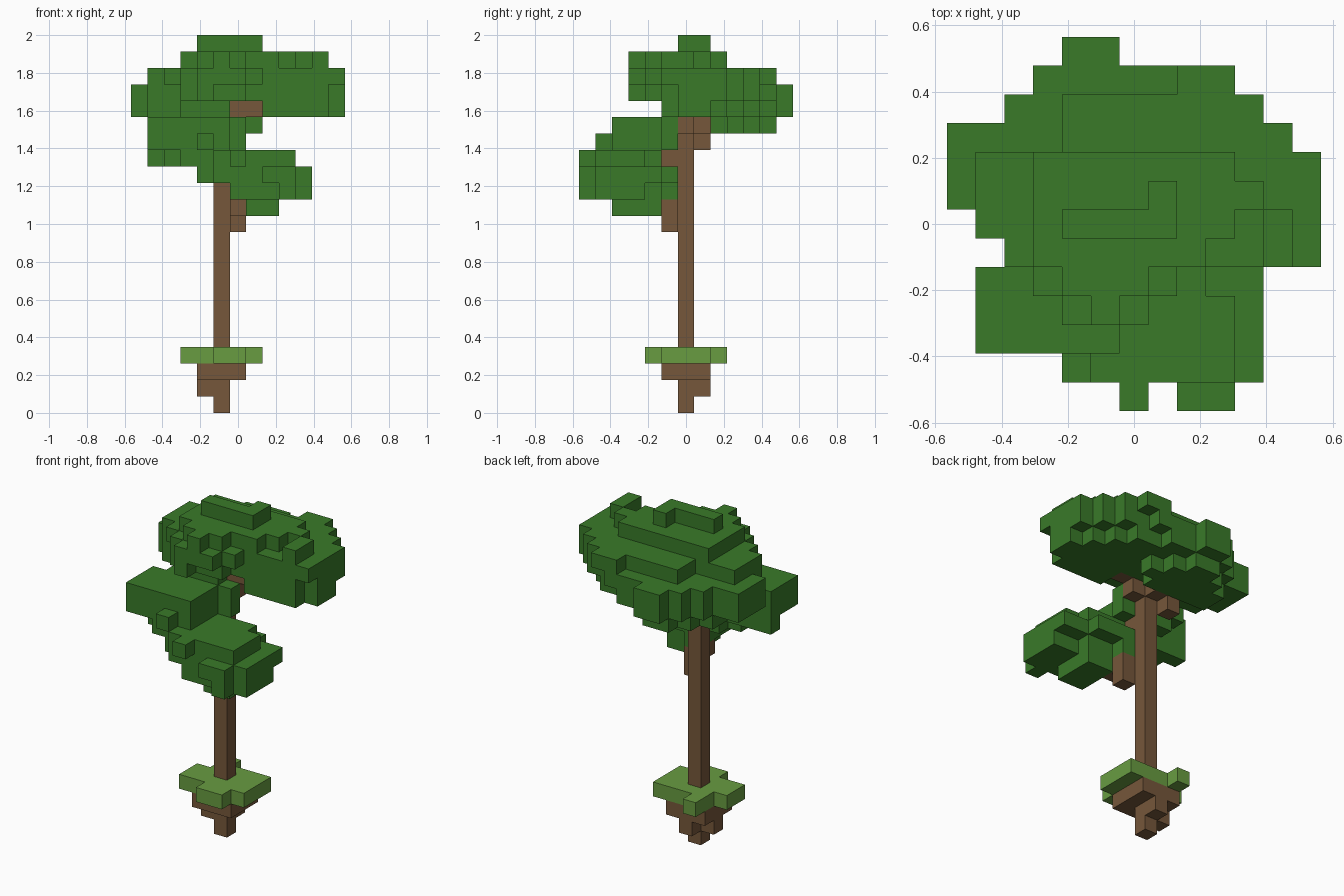
import bpy, bmesh
from mathutils import Vector

if "Cube" in bpy.data.objects:
    bpy.data.objects.remove(bpy.data.objects["Cube"], do_unlink=True)

CELL = 2 / 23      # the tree is 23 blocks tall
MIDDLE = 6.5       # 13 by 13 blocks in plan
SIDES = [Vector(d) for d in ((1, 0, 0), (-1, 0, 0), (0, 1, 0), (0, -1, 0), (0, 0, 1), (0, 0, -1))]


def material(name, colour):
    mat = bpy.data.materials.new(name)
    mat.use_nodes = True
    mat.diffuse_color = (*colour, 1)
    mat.node_tree.nodes["Principled BSDF"].inputs["Base Color"].default_value = (*colour, 1)
    return mat


def blocks(x, y, z):
    """Filled grid cells of an inclusive range; a single number means one layer."""
    span = lambda r: range(r, r + 1) if isinstance(r, int) else range(r[0], r[1] + 1)
    return {(i, j, k) for i in span(x) for j in span(y) for k in span(z)}


def rows(z, plan):
    """One or more layers from a plan: y row -> x range."""
    cells = set()
    for y, x in plan.items():
        cells |= blocks(x, y, z)
    return cells


def build(name, cells, occupied, mat):
    """Outer skin of the cells, with flat areas merged."""
    bm = bmesh.new()
    for cell in sorted(cells):
        centre = Vector(cell) + Vector((0.5, 0.5, 0.5))
        for side in SIDES:
            if tuple(int(c) for c in Vector(cell) + side) in occupied:
                continue
            u = Vector((side.y, side.z, side.x))
            v = side.cross(u)
            corners = [centre + (side + a * u + b * v) / 2
                       for a, b in ((-1, -1), (1, -1), (1, 1), (-1, 1))]
            bm.faces.new([bm.verts.new((p - Vector((MIDDLE, MIDDLE, 0))) * CELL) for p in corners])
    bmesh.ops.remove_doubles(bm, verts=bm.verts, dist=CELL / 100)
    bmesh.ops.dissolve_limit(bm, angle_limit=0.01, verts=bm.verts, edges=bm.edges)
    mesh = bpy.data.meshes.new(name)
    bm.to_mesh(mesh)
    bm.free()
    mesh.materials.append(mat)
    bpy.context.collection.objects.link(bpy.data.objects.new(name, mesh))


leaf = material("leaf green", (0.041, 0.195, 0.022))
bark = material("bark brown", (0.180, 0.096, 0.043))
turf = material("grass green", (0.138, 0.332, 0.053))

# Trunk with its branches
trunk = blocks(5, 6, (0, 18))
trunk |= blocks(6, 5, (11, 12)) | blocks(6, 4, 12)
trunk |= blocks(5, 5, 15)
trunk |= blocks(4, 7, 16) | blocks(5, 7, 17)
trunk |= blocks(6, 6, 17) | blocks((6, 7), 6, 18)

# Earth clump and the grass pad on it
earth = blocks((4, 6), (5, 7), 2) | blocks(4, 6, 1) | blocks(5, 7, 1)
grass = rows(3, {4: (5, 6), 5: (3, 7), 6: (3, 7), 7: (4, 7), 8: 4})

# Large upper crown, in terraces from the top down
ridge = blocks((4, 7), 6, 22) | blocks(7, 7, 22)
summit = rows(21, {3: 5, 4: (4, 6), 5: (3, 8), 6: (3, 9), 7: (3, 10), 8: (3, 9)})
summit |= blocks(11, (5, 6), 21)
terrace = rows(20, {3: (4, 6), 4: (3, 7), 5: (2, 12), 6: (1, 12), 7: (1, 12),
                    8: (1, 12), 9: (4, 11), 10: (4, 10), 11: (8, 9)})
skirt = rows(19, {3: 4, 4: (3, 6), 5: (3, 11), 6: (1, 12), 7: (0, 12), 8: (0, 12),
                  9: (0, 11), 10: (2, 10), 11: (3, 8), 12: (4, 5)})
hem = rows(18, {5: (8, 11), 6: (1, 12), 7: (0, 12), 8: (0, 11),
                9: (0, 10), 10: (2, 9), 11: (3, 7), 12: (4, 5)}) | blocks((3, 5), 5, 18)
underside = rows(17, {8: (2, 6), 9: (2, 7), 10: (3, 6), 11: (4, 5)})
crown = ridge | summit | terrace | skirt | hem | underside

# Middle leaf clump on the front right
middle = blocks((1, 5), (2, 4), (16, 17)) | blocks((2, 5), 5, 17) | blocks((3, 5), 5, 16)
middle |= blocks(6, 5, (16, 17)) | blocks(4, 1, 16)
middle |= blocks(2, 3, 15) | blocks((1, 5), 4, 15)

# Lower leaf clump on the front left
lower = rows(15, {0: 6, 1: (5, 9), 2: (3, 9), 3: (3, 9), 4: (4, 8)})
lower |= rows(14, {0: (8, 9), 1: (5, 10), 2: (4, 10), 3: (4, 10), 4: (5, 10), 5: (6, 8)})
lower |= rows(13, {0: 9, 1: (6, 10), 2: (6, 10), 3: (6, 10), 4: (6, 8), 5: 6})
lower |= blocks((7, 8), (2, 4), 12)

parts = [("trunk", trunk, bark), ("earth_clump", earth, bark), ("grass_pad", grass, turf),
         ("upper_crown", crown, leaf), ("middle_leaves", middle, leaf),
         ("lower_leaves", lower, leaf)]

# Each cell belongs to the first part that claims it
taken = set()
owned = []
for name, cells, mat in parts:
    owned.append((name, cells - taken, mat))
    taken |= cells
for name, cells, mat in owned:
    build(name, cells, taken, mat)
